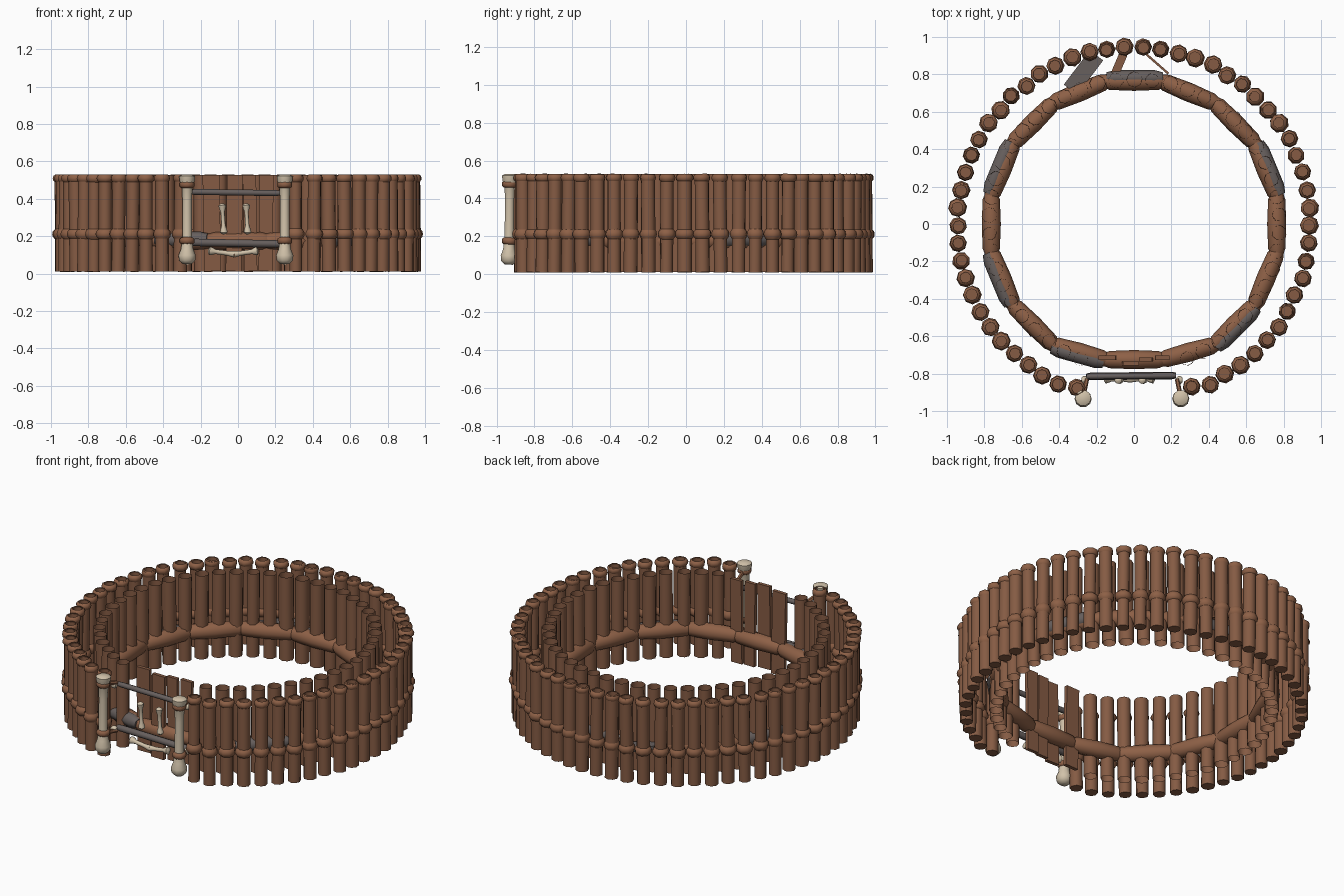
import bpy, bmesh, math, random
from mathutils import Vector, Matrix

if "Cube" in bpy.data.objects:
    bpy.data.objects.remove(bpy.data.objects["Cube"])

random.seed(4)


def material(name, col):
    m = bpy.data.materials.new(name)
    m.diffuse_color = (*col, 1)
    m.use_nodes = True
    m.node_tree.nodes["Principled BSDF"].inputs["Base Color"].default_value = m.diffuse_color
    return m


WOOD = material("brown wood", (0.235, 0.105, 0.057))
ROPE = material("rope brown", (0.27, 0.118, 0.062))
BONE = material("bone", (0.64, 0.54, 0.40))
GREY = material("grey wood", (0.135, 0.115, 0.11))


def lathe(bm, profile, mat, sides=8, cap=True):
    """Revolve (radius, height) points about local z, then place with a matrix."""
    rings = []
    for r, z in profile:
        rings.append([bm.verts.new(mat @ Vector((r * math.cos(a), r * math.sin(a), z)))
                      for a in (2 * math.pi * i / sides for i in range(sides))])
    for a, b in zip(rings, rings[1:]):
        for i in range(sides):
            j = (i + 1) % sides
            bm.faces.new((a[i], a[j], b[j], b[i]))
    if cap:
        bm.faces.new(rings[0][::-1])
        bm.faces.new(rings[-1])


def log(bm, p0, p1, profile, sides=8):
    """Lathe running from p0 to p1; profile heights go 0..1."""
    p0, p1 = Vector(p0), Vector(p1)
    d = p1 - p0
    m = Matrix.Translation(p0) @ d.to_track_quat('Z', 'Y').to_matrix().to_4x4()
    lathe(bm, [(r, t * d.length) for r, t in profile], m, sides)


def board(bm, centre, size, rot):
    m = Matrix.Translation(centre) @ rot @ Matrix.Diagonal((*size, 1))
    bmesh.ops.create_cube(bm, size=1, matrix=m)


def finish(name, bm, mat, angle=50):
    me = bpy.data.meshes.new(name)
    bm.to_mesh(me)
    bm.free()
    me.materials.append(mat)
    ob = bpy.data.objects.new(name, me)
    bpy.context.collection.objects.link(ob)
    bpy.ops.object.select_all(action='DESELECT')
    ob.select_set(True)
    bpy.context.view_layer.objects.active = ob
    bpy.ops.object.shade_smooth_by_angle(angle=math.radians(angle))
    return ob


def wobble(x, y, amount=0.012):
    return (Matrix.Translation((x, y, 0)) @
            Matrix.Rotation(random.uniform(-amount, amount), 4, 'X') @
            Matrix.Rotation(random.uniform(-amount, amount), 4, 'Y') @
            Matrix.Rotation(random.uniform(0, 1), 4, 'Z'))


# Outer palisade: posts with rope knots at mid height and at the top
posts, knots = bmesh.new(), bmesh.new()
N, gap = 56, math.radians(19.5)
for k in range(N):
    a = -math.pi / 2 + gap + (2 * math.pi - 2 * gap) * k / (N - 1)
    rad = 0.944 + random.uniform(-0.006, 0.006)
    if k in (0, N - 1):
        rad = 0.925
    m = wobble(rad * math.cos(a), rad * math.sin(a))
    r = random.uniform(0.034, 0.039)
    lathe(posts, [(r, 0.01), (r, 0.525), (r - 0.007, 0.525), (r - 0.007, 0.50)], m)
    s = random.uniform(0.95, 1.05)
    lathe(knots, [(0.034, 0.183), (0.046 * s, 0.197), (0.049 * s, 0.211),
                  (0.046 * s, 0.226), (0.034, 0.24)], m)
    lathe(knots, [(0.034, 0.488), (0.043 * s, 0.498), (0.045 * s, 0.511),
                  (0.041 * s, 0.523), (0.031, 0.53)], m, cap=False)
finish("outer_posts", posts, WOOD)
finish("outer_knots", knots, ROPE)

# Inner palisade: open tubes, leaving room for the door boards
inner = bmesh.new()
N = 50
for k in range(N):
    a = -math.pi / 2 + 2 * math.pi * k / N
    x, y = 0.775 * math.cos(a), max(0.775 * math.sin(a), -0.725)
    if y < 0 and abs(x) < 0.2:
        continue
    r = random.uniform(0.036, 0.043)
    lathe(inner, [(r, 0.012), (r, 0.528)], wobble(x, y, 0.008), cap=False)
finish("inner_posts", inner, WOOD)

# Inner rail of short tapered logs, a few of them backed by grey ones
rail, grey = bmesh.new(), bmesh.new()
SEG = 16


def rail_point(k, rad=0.778):
    a = -math.pi / 2 + 2 * math.pi * (k + 0.5) / SEG
    return Vector((rad * math.cos(a), max(rad * math.sin(a), -0.725), 0.175))


for k in range(SEG):
    p, q = rail_point(k), rail_point(k + 1)
    e = (q - p) * 0.07
    log(rail, p - e, q + e, [(0.03, 0), (0.046, 0.12), (0.051, 0.5), (0.046, 0.88), (0.03, 1)])
    if k in (1, 4, 7, 10, 12, 14):
        off = Vector((p.x, p.y, 0)).normalized() * 0.018 + Vector((0, 0, 0.008))
        log(grey, p + off, q + off, [(0.03, 0), (0.042, 0.15), (0.042, 0.85), (0.03, 1)])
finish("inner_rail", rail, ROPE)
finish("grey_rail_logs", grey, GREY)

# Door boards behind the gate
door = bmesh.new()
for x, w, dy in ((-0.14, 0.09, 0.01), (-0.02, 0.085, -0.02), (0.065, 0.07, 0.0), (0.15, 0.075, 0.01)):
    board(door, (x, -0.725 + dy, 0.27), (w, 0.022, 0.515),
          Matrix.Rotation(random.uniform(-0.02, 0.02), 4, 'Y'))
finish("door_boards", door, WOOD, 30)

# Loose planks bridging the two rings at the back
planks = bmesh.new()
board(planks, (-0.09, 0.83, 0.19), (0.045, 0.17, 0.02), Matrix.Rotation(-0.4, 4, 'Z'))
board(planks, (0.12, 0.86, 0.2), (0.012, 0.17, 0.015), Matrix.Rotation(0.85, 4, 'Z'))
finish("brown_planks", planks, WOOD, 30)
planks = bmesh.new()
board(planks, (-0.27, 0.81, 0.19), (0.09, 0.23, 0.02), Matrix.Rotation(-0.65, 4, 'Z'))
finish("grey_plank", planks, GREY, 30)

# Bone gate posts with brown bindings
bones, ties = bmesh.new(), bmesh.new()
for x in (-0.272, 0.25):
    base, top = Vector((x, -0.935, 0.05)), Vector((x, -0.93, 0.53))
    log(bones, base, top, [(0.022, 0), (0.043, 0.04), (0.046, 0.10), (0.033, 0.17), (0.026, 0.3),
                           (0.025, 0.7), (0.029, 0.86), (0.041, 0.93), (0.043, 0.98), (0.026, 1)], 10)
    for z in (0.175, 0.475):
        log(ties, (x, -0.933, z - 0.018), (x, -0.931, z + 0.018),
            [(0.03, 0), (0.04, 0.25), (0.04, 0.75), (0.03, 1)])
        # binding that runs back to the gate bar
        s = 1 if x < 0 else -1
        log(ties, (x, -0.925, z), (x + 0.02 * s, -0.83, z - 0.025), [(0.012, 0), (0.012, 1)], 6)
    for z in (0.16, 0.435):
        s = 1 if x < 0 else -1
        log(bones, (x - 0.01 * s, -0.835, z), (x + 0.025 * s, -0.835, z),
            [(0.012, 0), (0.021, 0.3), (0.021, 0.7), (0.012, 1)])

# Small bones hung on the gate
SMALL = [(0.008, 0), (0.02, 0.06), (0.018, 0.14), (0.011, 0.28),
         (0.011, 0.72), (0.018, 0.86), (0.02, 0.94), (0.008, 1)]
log(bones, (-0.075, -0.835, 0.21), (-0.085, -0.835, 0.375), SMALL)
log(bones, (0.052, -0.835, 0.21), (0.043, -0.835, 0.375), SMALL)
log(bones, (-0.16, -0.83, 0.122), (-0.02, -0.83, 0.104), [(r * 1.15, t) for r, t in SMALL[:5]] + [(0.018, 1)])
log(bones, (-0.02, -0.83, 0.104), (0.11, -0.83, 0.122), [(0.018, 0)] + [(r * 1.15, t) for r, t in SMALL[3:]])
finish("gate_bones", bones, BONE)
finish("gate_bindings", ties, ROPE)

# Grey gate bars
bars = bmesh.new()
for z0, z1, r in ((0.437, 0.43, 0.016), (0.167, 0.158, 0.02)):
    log(bars, (-0.255, -0.815, z0), (0.225, -0.81, z1), [(r * 0.8, 0), (r, 0.05), (r, 0.95), (r * 0.8, 1)])
finish("gate_bars", bars, GREY)
